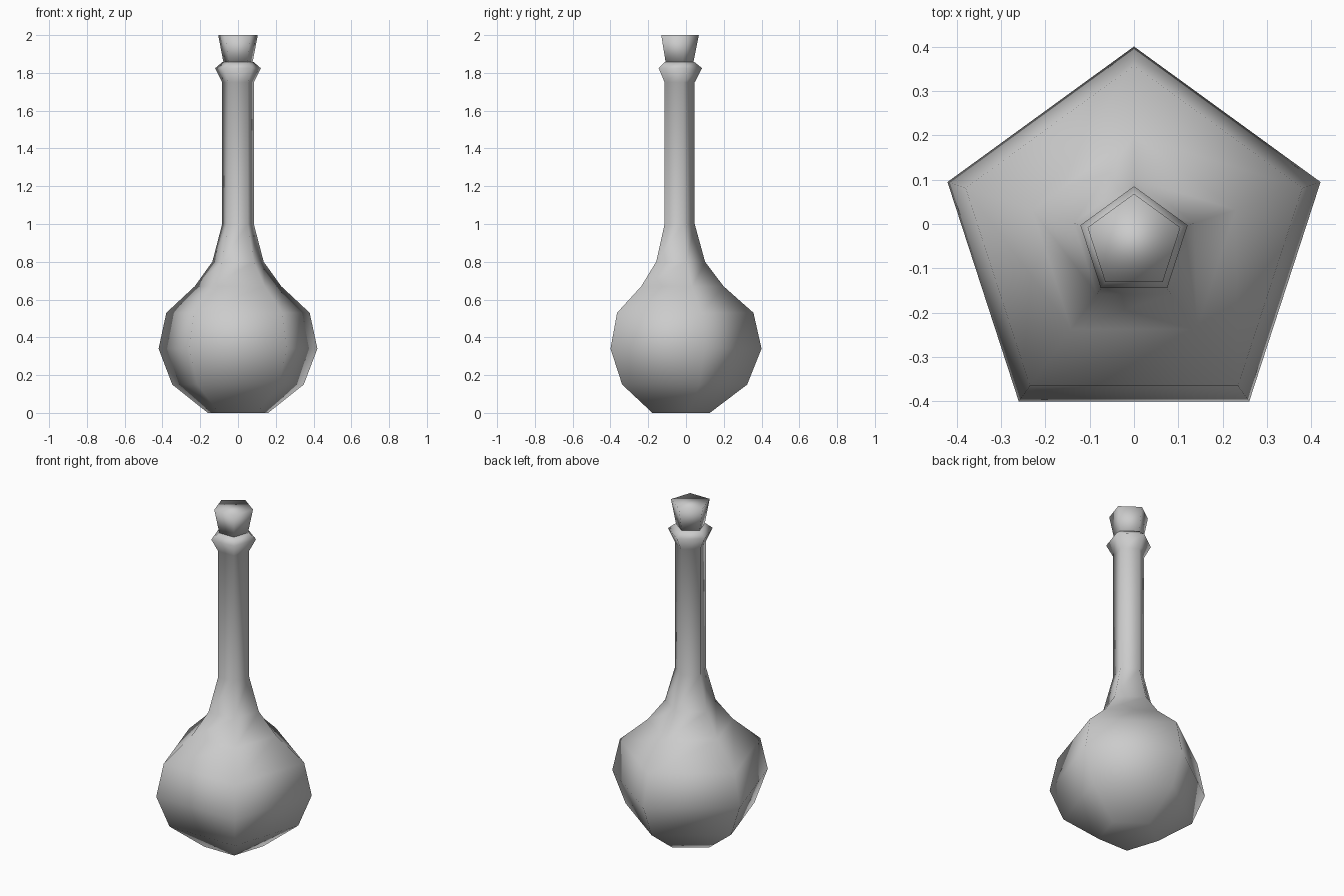
import bpy
import bmesh
from math import pi, cos, sin

if "Cube" in bpy.data.objects:
    bpy.data.objects.remove(bpy.data.objects["Cube"])

SIDES = 5
CENTRE_Y = -0.042  # the five-sided outline reaches further back than forward


def lathe(name, profile):
    """Five-sided turned solid from (radius, height) rings, capped at both ends."""
    bm = bmesh.new()
    rings = []
    for r, z in profile:
        angles = [pi / 2 + 2 * pi * i / SIDES for i in range(SIDES)]
        rings.append([bm.verts.new((r * cos(a), CENTRE_Y + r * sin(a), z)) for a in angles])
    for low, high in zip(rings, rings[1:]):
        for i in range(SIDES):
            j = (i + 1) % SIDES
            bm.faces.new((low[i], low[j], high[j], high[i]))
    bm.faces.new(rings[0][::-1])
    bm.faces.new(rings[-1])
    for f in bm.faces:
        f.smooth = True
    mesh = bpy.data.meshes.new(name)
    bm.to_mesh(mesh)
    bm.free()
    obj = bpy.data.objects.new(name, mesh)
    bpy.context.collection.objects.link(obj)
    return obj


# Flask: round belly, sloping shoulder, long neck and flared lip
lathe("flask", [
    (0.168, 0.0), (0.366, 0.15), (0.442, 0.34), (0.399, 0.53),
    (0.241, 0.67), (0.143, 0.80), (0.088, 1.00), (0.088, 1.75),
    (0.127, 1.825), (0.086, 1.858),
])

# Tapered stopper seated in the lip
lathe("stopper", [(0.080, 1.85), (0.110, 2.0)])
